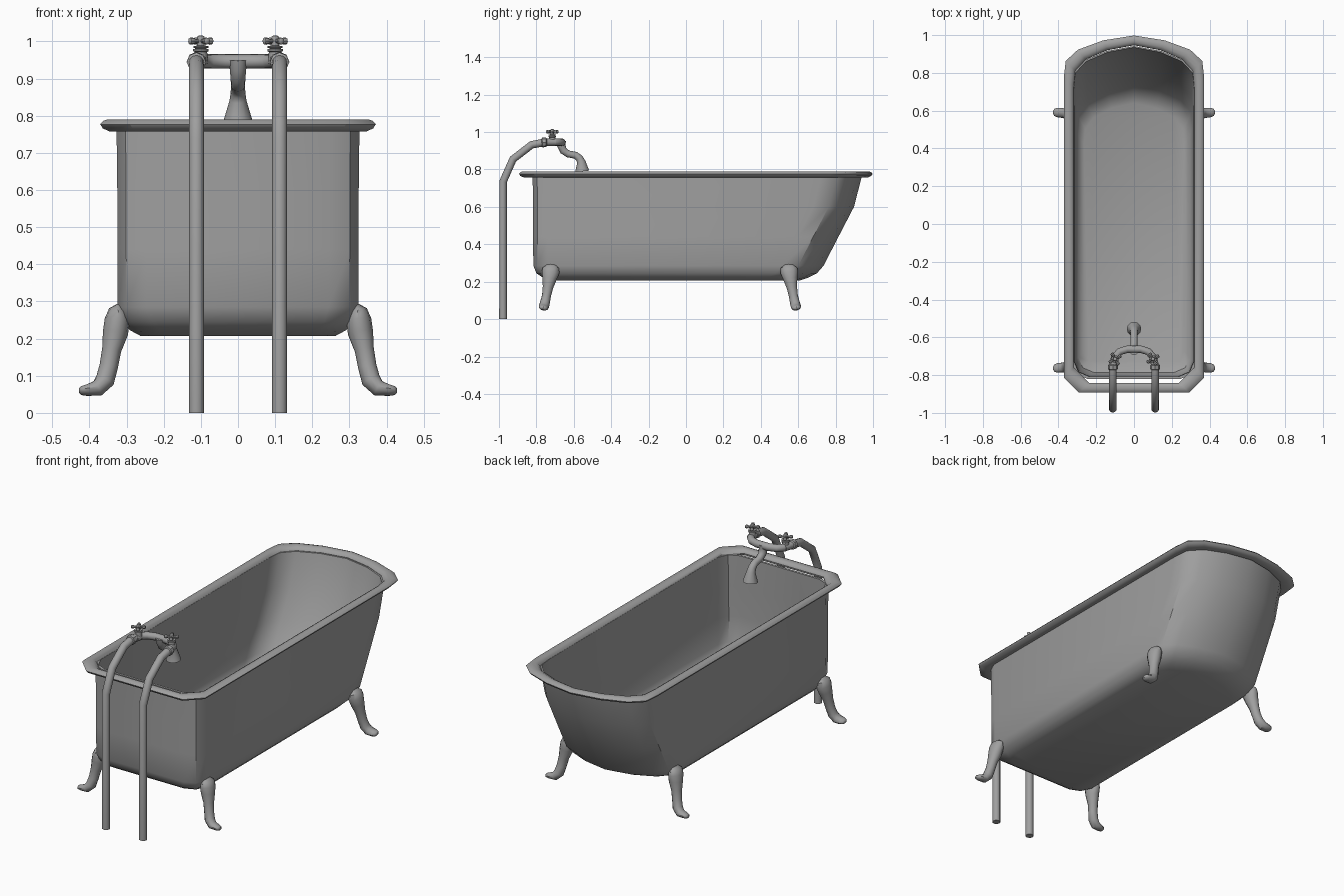
import bpy, bmesh, math
from mathutils import Vector

if "Cube" in bpy.data.objects:
    bpy.data.objects.remove(bpy.data.objects["Cube"], do_unlink=True)

GREY = (0.35, 0.35, 0.35, 1)
grey = bpy.data.materials.new("enamel grey")
grey.use_nodes = True
grey.diffuse_color = GREY
grey.node_tree.nodes["Principled BSDF"].inputs["Base Color"].default_value = GREY


def finish(name, bm, angle=40):
    bmesh.ops.recalc_face_normals(bm, faces=bm.faces)
    mesh = bpy.data.meshes.new(name)
    bm.to_mesh(mesh)
    bm.free()
    mesh.materials.append(grey)
    ob = bpy.data.objects.new(name, mesh)
    bpy.context.collection.objects.link(ob)
    bpy.ops.object.select_all(action='DESELECT')
    ob.select_set(True)
    bpy.context.view_layer.objects.active = ob
    bpy.ops.object.shade_smooth_by_angle(angle=math.radians(angle))
    return ob


def loft(name, rings, closed=False, angle=40):
    """Skin a list of point rings, capping both ends unless closed."""
    bm = bmesh.new()
    loops = [[bm.verts.new(p) for p in ring] for ring in rings]
    pairs = list(zip(loops, loops[1:]))
    if closed:
        pairs.append((loops[-1], loops[0]))
    else:
        bm.faces.new(loops[0])
        bm.faces.new(loops[-1])
    n = len(loops[0])
    for a, b in pairs:
        for i in range(n):
            j = (i + 1) % n
            bm.faces.new((a[i], a[j], b[j], b[i]))
    return finish(name, bm, angle)


def tub_ring(z, hx, front, back, corner=0.08, bulge=0.3):
    """Plan outline: cut front corners, straight sides, bowed back."""
    half = [(hx - corner, front),
            (hx - corner * bulge, front + corner * bulge),
            (hx, front + corner),
            (hx, back - 0.22), (hx * 0.975, back - 0.135),
            (hx * 0.8, back - 0.075), (hx * 0.44, back - 0.026)]
    pts = half + [(0, back)] + [(-x, y) for x, y in reversed(half)]
    return [(x, y, z) for x, y in pts]


def tube(name, stations, sides=12):
    """Sweep along (point, side radius, other radius) stations."""
    pts = [Vector(s[0]) for s in stations]
    rings, side = [], None
    for i, p in enumerate(pts):
        t = Vector()
        if i > 0:
            t += (p - pts[i - 1]).normalized()
        if i < len(pts) - 1:
            t += (pts[i + 1] - p).normalized()
        t.normalize()
        if side is None:
            side = Vector((0, 1, 0)) if abs(t.y) < 0.8 else Vector((1, 0, 0))
        side = (side - t * side.dot(t)).normalized()
        other = t.cross(side)
        ra, rb = stations[i][1], stations[i][-1]
        rings.append([p + side * ra * math.cos(a) + other * rb * math.sin(a)
                      for a in (math.tau * k / sides for k in range(sides))])
    return loft(name, rings)


def pipe(name, points, r, sides=12):
    return tube(name, [(p, r) for p in points], sides)


# Tub shell: up the outside, then down the inside
loft("tub_shell", [tub_ring(*r) for r in [
    (0.207, 0.262, -0.73, 0.61),
    (0.222, 0.29, -0.765, 0.655),
    (0.245, 0.312, -0.80, 0.70),
    (0.285, 0.324, -0.816, 0.735),
    (0.44, 0.325, -0.818, 0.815),
    (0.60, 0.325, -0.818, 0.898),
    (0.77, 0.327, -0.82, 0.942),
    (0.77, 0.318, -0.807, 0.935),
    (0.60, 0.315, -0.806, 0.888),
    (0.44, 0.313, -0.806, 0.805),
    (0.30, 0.31, -0.80, 0.73),
    (0.255, 0.295, -0.785, 0.69),
    (0.235, 0.265, -0.75, 0.64),
]])

# Rolled rim
loft("rim", [tub_ring(z, 0.371 - d, -0.893 + d, 0.998 - d, 0.08, 0.5)
             for z, d in [(0.76, 0.05), (0.758, 0.024), (0.766, 0.007),
                          (0.777, 0), (0.786, 0.008), (0.79, 0.02),
                          (0.789, 0.034), (0.782, 0.046), (0.77, 0.052)]],
     closed=True, angle=35)

# Clawed legs: (outward x, splay, height, width, depth)
LEG = [(0.315, 0.0, 0.288, 0.026, 0.012), (0.322, 0.0, 0.274, 0.044, 0.026),
       (0.325, 0.002, 0.25, 0.047, 0.034), (0.33, 0.008, 0.215, 0.038, 0.034),
       (0.34, 0.016, 0.17, 0.028, 0.026), (0.348, 0.024, 0.125, 0.024, 0.025),
       (0.358, 0.032, 0.088, 0.026, 0.026), (0.378, 0.038, 0.066, 0.027, 0.022),
       (0.408, 0.04, 0.061, 0.025, 0.015), (0.422, 0.041, 0.06, 0.019, 0.012),
       (0.428, 0.041, 0.06, 0.009, 0.006)]
for end, y, splay in (("front", -0.722, -1), ("back", 0.55, 1)):
    for side, sx in (("left", 1), ("right", -1)):
        tube(f"{end}_{side}_leg",
             [((sx * x, y + splay * s, z), w, d) for x, s, z, w, d in LEG])

# Supply pipes and taps
for side, sx in (("left", 1), ("right", -1)):
    px, tx, ty = sx * 0.112, sx * 0.1, -0.715
    pipe(f"{side}_supply_pipe",
         [(px, -0.978, 0), (px, -0.978, 0.735), (px, -0.925, 0.855),
          (px, -0.825, 0.932), (px, -0.76, 0.944)], 0.0205)
    tube(f"{side}_pipe_nut",
         [((px, -0.772, 0.944), 0.02), ((px, -0.768, 0.944), 0.026),
          ((px, -0.748, 0.946), 0.026), ((px, -0.744, 0.946), 0.02)], 8)
    pipe(f"{side}_coupling", [(px, -0.75, 0.946), (tx, -0.70, 0.946)], 0.02)
    tube(f"{side}_tap_stem",
         [((tx, ty, z), r) for z, r in
          [(0.94, 0.019), (0.972, 0.017), (0.974, 0.021), (0.979, 0.021),
           (0.981, 0.013), (0.983, 0.02), (0.987, 0.02), (0.989, 0.01),
           (1.008, 0.011), (1.014, 0.009), (1.016, 0.004)]])
    for k in range(2):
        a = math.radians(30 + 90 * k)
        tube(f"{side}_tap_handle_{k + 1}",
             [((tx + d * math.cos(a), ty + d * math.sin(a), 1.001), r)
              for d, r in [(-0.037, 0.004), (-0.034, 0.009), (-0.026, 0.01),
                           (-0.018, 0.006), (0.018, 0.006), (0.026, 0.01),
                           (0.034, 0.009), (0.037, 0.004)]], 8)

# Curved bridge between the taps
pipe("tap_bridge",
     [(-0.105, -0.735, 0.946), (-0.098, -0.70, 0.946), (-0.075, -0.675, 0.946),
      (-0.035, -0.663, 0.946), (0.035, -0.663, 0.946), (0.075, -0.675, 0.946),
      (0.098, -0.70, 0.946), (0.105, -0.735, 0.946)], 0.0195)

# Spout with flared mouth
tube("spout",
     [((0, y, z), r) for y, z, r in
      [(-0.668, 0.95, 0.026), (-0.666, 0.925, 0.022), (-0.655, 0.90, 0.02),
       (-0.63, 0.883, 0.019), (-0.59, 0.876, 0.019), (-0.57, 0.86, 0.02),
       (-0.56, 0.84, 0.023), (-0.555, 0.79, 0.038)]])
